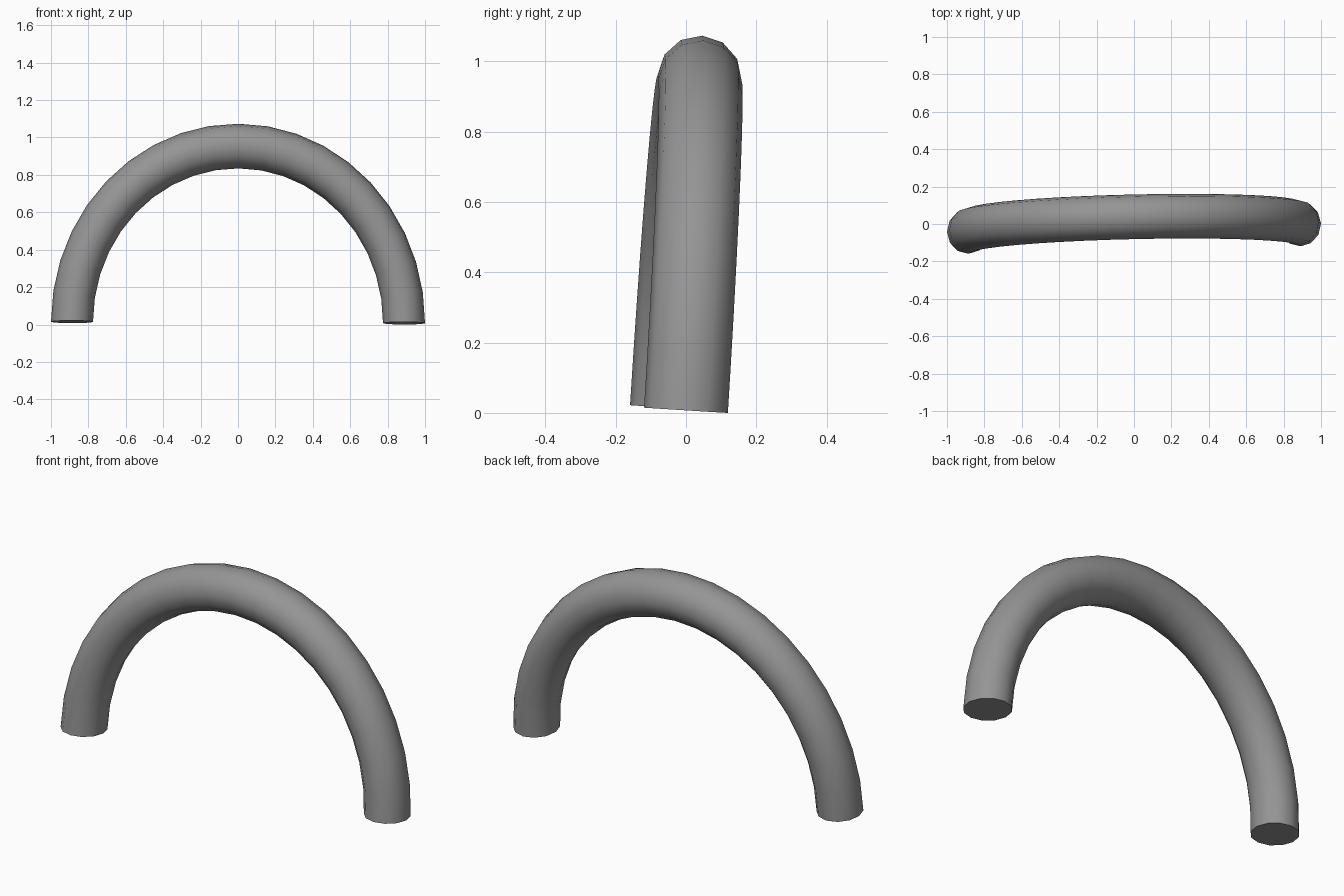
import bpy, bmesh
from math import sin, cos, pi, radians
from mathutils import Matrix

if "Cube" in bpy.data.objects:
    bpy.data.objects.remove(bpy.data.objects["Cube"])

R, r = 0.945, 0.1195      # arch radius and tube radius
STEPS, SIDES = 20, 12

# half-ring tube, swept ring by ring
bm = bmesh.new()
rings = []
for i in range(STEPS + 1):
    a = pi * i / STEPS
    ring = []
    for j in range(SIDES):
        t = 2 * pi * j / SIDES
        d = R + r * cos(t)
        ring.append(bm.verts.new((d * cos(a), r * sin(t), d * sin(a))))
    rings.append(ring)
for p, q in zip(rings, rings[1:]):
    for j in range(SIDES):
        k = (j + 1) % SIDES
        bm.faces.new((p[j], p[k], q[k], q[j]))

# flat end caps
bm.faces.new(rings[0])
bm.faces.new(rings[-1])
bmesh.ops.recalc_face_normals(bm, faces=bm.faces)

# slightly narrowed, leaning back, turned and rolled
bm.transform(Matrix.Translation((0, -0.02, 0.0))
             @ Matrix.Rotation(0.0225, 4, 'Z')
             @ Matrix.Rotation(0.004, 4, 'Y')
             @ Matrix.Rotation(-0.062, 4, 'X')
             @ Matrix.Diagonal((0.9395, 1, 1, 1)))
low = min(v.co.z for v in bm.verts)
bm.transform(Matrix.Translation((0, 0, -low)))

mesh = bpy.data.meshes.new("arched_tube")
bm.to_mesh(mesh)
bm.free()
tube = bpy.data.objects.new("arched_tube", mesh)
bpy.context.collection.objects.link(tube)

# dark grey
grey = bpy.data.materials.new("dark_grey")
grey.diffuse_color = (0.3, 0.3, 0.3, 1)
grey.use_nodes = True
grey.node_tree.nodes["Principled BSDF"].inputs["Base Color"].default_value = grey.diffuse_color
mesh.materials.append(grey)

bpy.context.view_layer.objects.active = tube
tube.select_set(True)
bpy.ops.object.shade_smooth_by_angle(angle=radians(40))
